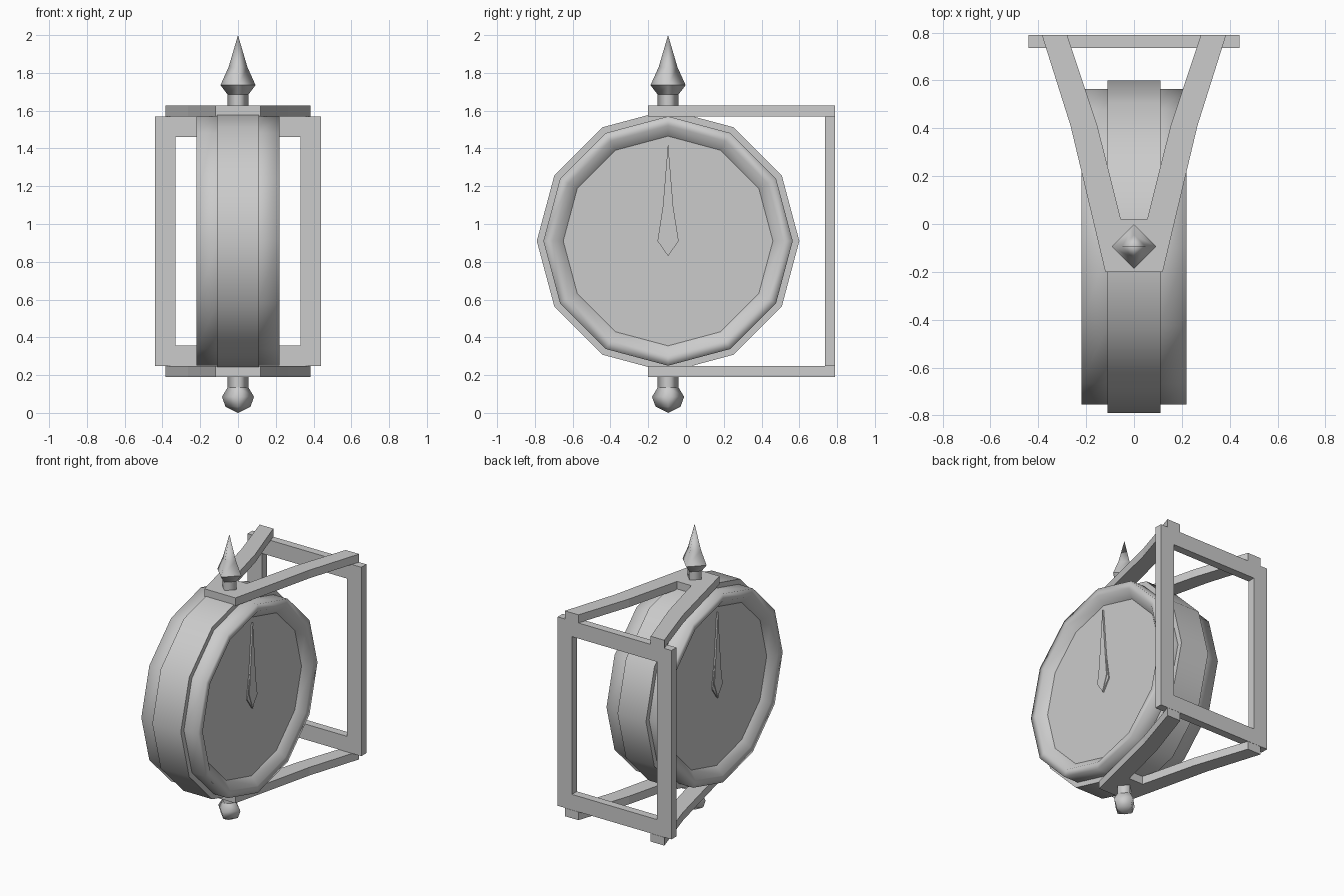
import bpy, bmesh
from math import cos, sin, pi

if "Cube" in bpy.data.objects:
    bpy.data.objects.remove(bpy.data.objects["Cube"])

CY, CZ = -0.095, 0.91   # clock axis position


def finish(bm, name):
    bmesh.ops.remove_doubles(bm, verts=bm.verts, dist=1e-5)
    bmesh.ops.recalc_face_normals(bm, faces=bm.faces)
    me = bpy.data.meshes.new(name)
    bm.to_mesh(me)
    bm.free()
    ob = bpy.data.objects.new(name, me)
    bpy.context.collection.objects.link(ob)
    return ob


def lathe(name, profile, n, place, sharp):
    """Spin (radius, height) points; rings at the heights in sharp stay creased."""
    bm = bmesh.new()
    rings = [[bm.verts.new((r * cos(2 * pi * k / n), r * sin(2 * pi * k / n), h))
              for k in range(n)] for r, h in profile]
    for a, b in zip(rings, rings[1:]):
        for k in range(n):
            j = (k + 1) % n
            bm.faces.new((a[k], a[j], b[j], b[k])).smooth = True
    bmesh.ops.remove_doubles(bm, verts=bm.verts, dist=1e-5)
    bmesh.ops.dissolve_degenerate(bm, edges=bm.edges, dist=1e-5)
    for e in bm.edges:
        h0, h1 = (v.co.z for v in e.verts)
        if abs(h0 - h1) < 1e-5 and any(abs(h0 - s) < 1e-5 for s in sharp):
            e.smooth = False
    for v in bm.verts:
        v.co = place(*v.co)
    return finish(bm, name)


def prism(name, outline, depth):
    """Extrude a closed outline of 3D points along depth."""
    bm = bmesh.new()
    f = bm.faces.new([bm.verts.new(p) for p in outline])
    new = bmesh.ops.extrude_face_region(bm, geom=[f], use_keep_orig=True)["geom"]
    bmesh.ops.translate(bm, vec=depth, verts=[g for g in new if isinstance(g, bmesh.types.BMVert)])
    return finish(bm, name)


def box(bm, x0, x1, y0, y1, z0, z1):
    for v in bmesh.ops.create_cube(bm, size=1)["verts"]:
        v.co = ((x0 + x1) / 2 + v.co.x * (x1 - x0),
                (y0 + y1) / 2 + v.co.y * (y1 - y0),
                (z0 + z1) / 2 + v.co.z * (z1 - z0))


# Double-sided clock body: raised band, rounded bezels, recessed faces
half = [(0, 0.17), (0.555, 0.17), (0.61, 0.22), (0.66, 0.22), (0.66, 0.11), (0.695, 0.11)]
body = half + [(r, -h) for r, h in reversed(half)]
lathe("clock_body", body, 12, lambda a, b, h: (h, CY + a, CZ + b), (0.17, -0.17, 0.11, -0.11))

# Hands on both faces
for s, side in ((1, "right"), (-1, "left")):
    for name, tip, wide, w, lift in (("minute_hand", 1.43, 0.94, 0.04, 0.012),
                                     ("hour_hand", 1.27, 0.91, 0.056, 0.008)):
        x = s * 0.165
        kite = [(x, CY, tip), (x, CY + w, wide), (x, CY, 0.83), (x, CY - w, wide)]
        prism(f"{name}_{side}", kite, (s * (lift + 0.005), 0, 0))

# Forked brackets above and below the clock
outer = [(0.12, -0.20), (0.265, 0.41), (0.385, 0.79)]
inner = [(0.28, 0.79), (0.153, 0.41), (0.055, 0.02)]
side = outer + inner
fork = side + [(-x, y) for x, y in reversed(side)]
for name, z in (("top_bracket", 1.57), ("bottom_bracket", 0.19)):
    prism(name, [(x, y, z) for x, y in fork], (0, 0, 0.057))

# Rectangular wall frame, mitred as one ring
bm = bmesh.new()
corners = ((-1, -1), (1, -1), (1, 1), (-1, 1))
loops = [[bm.verts.new((sx * w, y, 0.909 + sz * h)) for sx, sz in corners]
         for w, h, y in ((0.44, 0.661, 0.735), (0.44, 0.661, 0.79),
                         (0.33, 0.552, 0.79), (0.33, 0.552, 0.735))]
for i in range(4):
    a, b = loops[i], loops[(i + 1) % 4]
    for k in range(4):
        j = (k + 1) % 4
        bm.faces.new((a[k], a[j], b[j], b[k]))
finish(bm, "wall_frame")

# Four-sided spear finial on top and knob below
upright = lambda a, b, h: (a, CY + b, h)
lathe("top_finial", [(0, 1.61), (0.055, 1.61), (0.055, 1.685), (0.093, 1.735),
                     (0.05, 1.83), (0, 2.0)], 4, upright, (1.61, 1.685, 1.735))
lathe("bottom_knob", [(0, 0.21), (0.055, 0.21), (0.055, 0.135), (0.085, 0.085),
                      (0.066, 0.033), (0, 0.0)], 4, upright, (0.21, 0.135))
